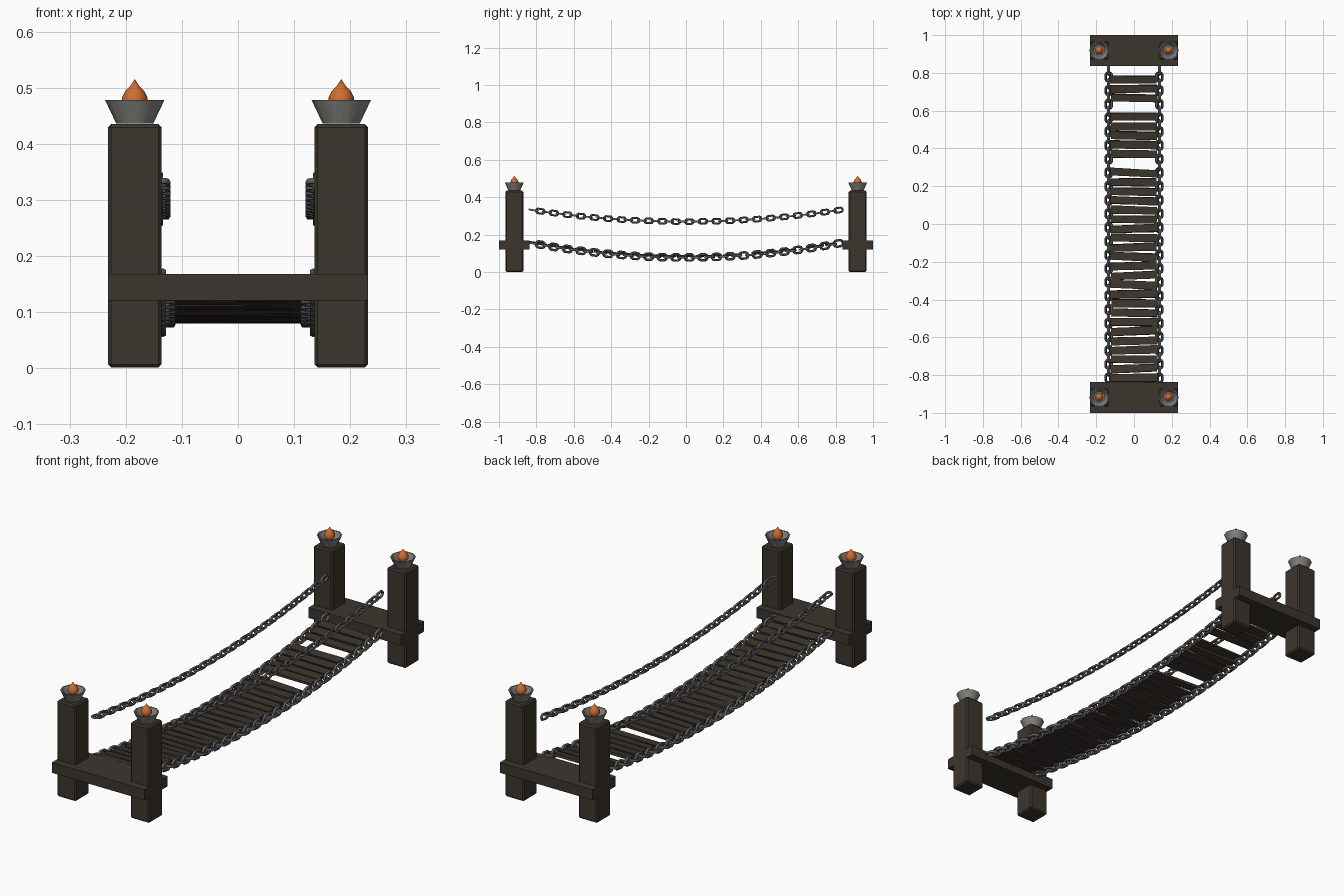
import bpy, bmesh, math, random
from mathutils import Matrix, Vector

random.seed(4)
if "Cube" in bpy.data.objects:
    bpy.data.objects.remove(bpy.data.objects["Cube"])


def material(name, rgb):
    m = bpy.data.materials.new(name)
    m.use_nodes = True
    m.diffuse_color = (*rgb, 1)
    m.node_tree.nodes["Principled BSDF"].inputs["Base Color"].default_value = (*rgb, 1)
    return m


WOOD = material("dark wood", (0.045, 0.036, 0.027))
IRON = material("chain iron", (0.12, 0.12, 0.12))
STEEL = material("bowl steel", (0.23, 0.23, 0.22))
FIRE = material("flame orange", (0.62, 0.15, 0.03))


def finish(name, bm, mat, smooth=None):
    bmesh.ops.recalc_face_normals(bm, faces=bm.faces)
    mesh = bpy.data.meshes.new(name)
    bm.to_mesh(mesh)
    bm.free()
    mesh.materials.append(mat)
    ob = bpy.data.objects.new(name, mesh)
    bpy.context.collection.objects.link(ob)
    if smooth:
        bpy.ops.object.select_all(action="DESELECT")
        ob.select_set(True)
        bpy.context.view_layer.objects.active = ob
        bpy.ops.object.shade_smooth_by_angle(angle=math.radians(smooth))
    return ob


def box(bm, centre, size, turn=Matrix()):
    m = Matrix.Translation(centre) @ turn @ Matrix.Diagonal((*size, 1))
    return bmesh.ops.create_cube(bm, size=1, matrix=m)["verts"]


def lathe(name, profile, sides, place, mat, smooth):
    """Spin an (r, z) profile round a vertical axis."""
    bm = bmesh.new()
    verts = [bm.verts.new((r, 0, z)) for r, z in profile]
    edges = [bm.edges.new(pair) for pair in zip(verts, verts[1:])]
    bmesh.ops.spin(bm, geom=verts + edges, cent=(0, 0, 0), axis=(0, 0, 1),
                   angle=math.tau, steps=sides, use_duplicate=False)
    bmesh.ops.remove_doubles(bm, verts=bm.verts, dist=0.0002)
    bmesh.ops.translate(bm, verts=bm.verts, vec=place)
    return finish(name, bm, mat, smooth)


def sag(y, low, high):
    return low + (high - low) * (y / 0.83) ** 2


def slope(y, low, high):
    return math.atan(2 * (high - low) * y / 0.83 ** 2)


# Posts, each with a fire bowl on top
BOWL = [(0, 0.436), (0.033, 0.436), (0.053, 0.478), (0.047, 0.478), (0.03, 0.447), (0, 0.447)]
FLAME = [(0, 0.452), (0.015, 0.458), (0.023, 0.472), (0.0225, 0.483),
         (0.017, 0.494), (0.008, 0.503), (0, 0.515)]
for end, ys in (("front", -1), ("back", 1)):
    for side, xs in (("left", 1), ("right", -1)):
        tag = f"{end}_{side}"
        place = Vector((xs * 0.184, ys * 0.918, 0))
        bm = bmesh.new()
        box(bm, place + Vector((0, 0, 0.218)), (0.096, 0.096, 0.434))
        bmesh.ops.bevel(bm, geom=bm.edges[:], offset=0.006, segments=1, affect="EDGES")
        finish(f"{tag}_post", bm, WOOD)
        lathe(f"{tag}_fire_bowl", BOWL, 10, place, STEEL, 40)
        lathe(f"{tag}_flame", FLAME, 10, place, FIRE, 60)
    # Landing board between the posts
    bm = bmesh.new()
    box(bm, (0, ys * 0.918, 0.144), (0.464, 0.164, 0.047))
    finish(f"{end}_landing", bm, WOOD)

# Walkway planks, leaving out the two missing ones
bm = bmesh.new()
PITCH = 0.0494
for i in range(33):
    if i in (3, 9):
        continue
    y = 0.765 - i * PITCH
    turn = (Matrix.Rotation(slope(y, 0.085, 0.16), 4, "X")
            @ Matrix.Rotation(random.uniform(-0.045, 0.045), 4, "Z"))
    verts = box(bm, (random.uniform(-0.004, 0.004), y, sag(y, 0.085, 0.16)),
                (0.246, 0.041, 0.011), turn)
    # Slightly uneven hewn ends
    for v in verts:
        v.co.y += random.uniform(-0.003, 0.003)
finish("walkway_planks", bm, WOOD)


def link_mesh(length, width, wire):
    """One oval link lying flat, long axis along y."""
    bm = bmesh.new()
    rad, ends, ring = width / 2 - wire, (length - width) / 2, []
    for k in range(12):
        a = math.tau * (k + 0.5) / 12
        out = Vector((math.cos(a), math.sin(a), 0))
        mid = out * rad + Vector((0, math.copysign(ends, out.y), 0))
        ring.append([bm.verts.new(mid + wire * (out * math.cos(b) + Vector((0, 0, math.sin(b)))))
                     for b in (math.tau * j / 6 for j in range(6))])
    for k in range(12):
        p, q = ring[k - 1], ring[k]
        for j in range(6):
            bm.faces.new((p[j - 1], p[j], q[j], q[j - 1]))
    mesh = bpy.data.meshes.new("link")
    bm.to_mesh(mesh)
    bm.free()
    return mesh


def chain(name, x, low, high, link, count=46):
    """Hang links along the sagging curve, every second one upright."""
    bm = bmesh.new()
    for i in range(count):
        y = -0.815 + 1.63 * i / (count - 1)
        m = (Matrix.Translation((x, y, sag(y, low, high)))
             @ Matrix.Rotation(slope(y, low, high), 4, "X")
             @ Matrix.Rotation(math.pi / 2 * (i % 2), 4, "Y"))
        start = len(bm.verts)
        bm.from_mesh(link)
        bm.verts.ensure_lookup_table()
        bmesh.ops.transform(bm, matrix=m, verts=bm.verts[start:])
    finish(name, bm, IRON, 60)


# Hand chains above, heavier chains carrying the planks below
rail_link = link_mesh(0.056, 0.036, 0.0055)
deck_link = link_mesh(0.062, 0.047, 0.0065)
for side, xs in (("left", 1), ("right", -1)):
    chain(f"{side}_hand_chain", xs * 0.138, 0.27, 0.333, rail_link)
    chain(f"{side}_deck_chain", xs * 0.134, 0.078, 0.156, deck_link)
for mesh in (rail_link, deck_link):
    bpy.data.meshes.remove(mesh)
